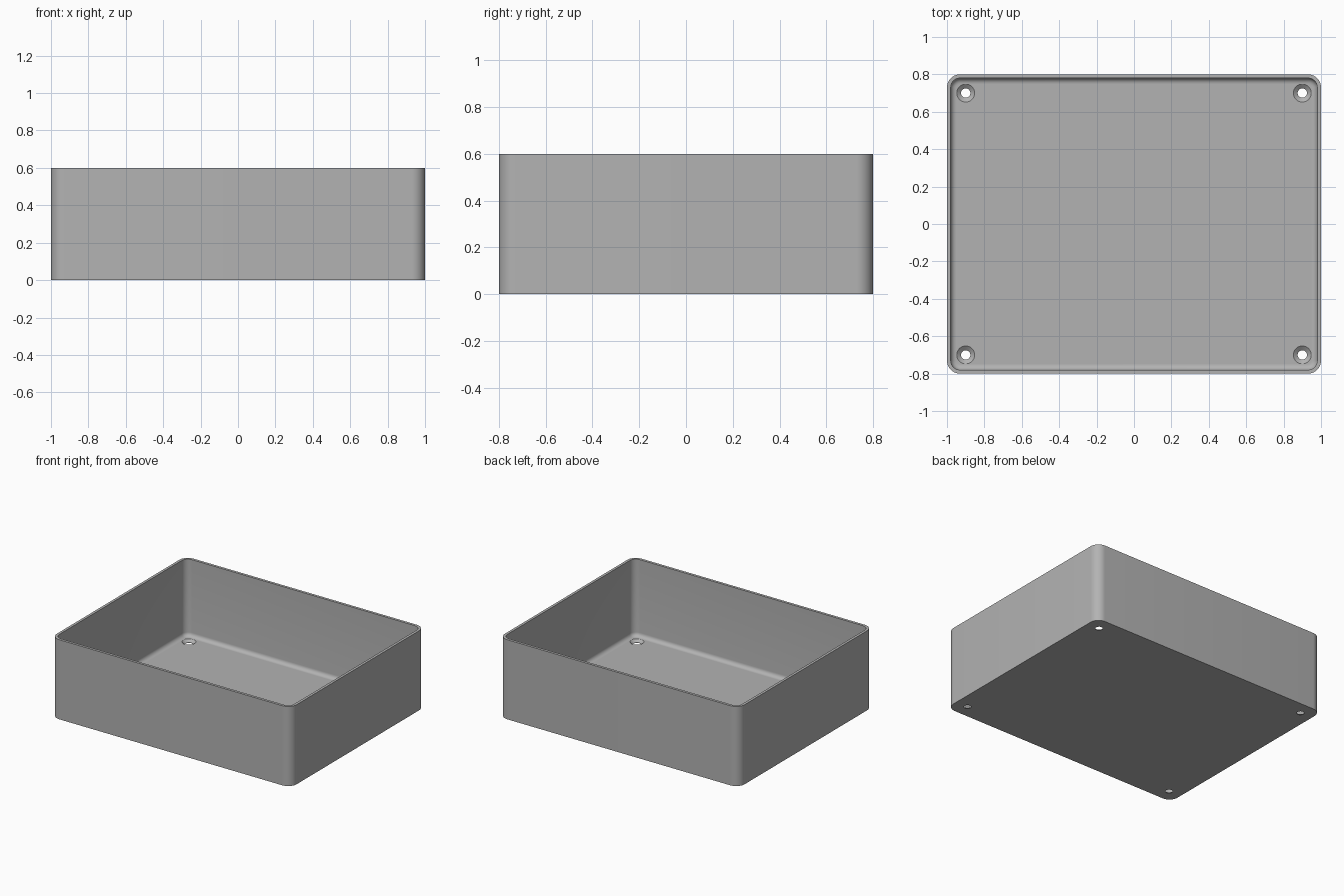
import bpy, bmesh, math

if "Cube" in bpy.data.objects:
    bpy.data.objects.remove(bpy.data.objects["Cube"], do_unlink=True)

HALF_X, HALF_Y, HEIGHT = 1.0, 0.8, 0.6
CORNER, WALL, FLOOR, FILLET = 0.07, 0.02, 0.02, 0.03
ARC_STEPS, FILLET_STEPS = 10, 6

grey = bpy.data.materials.new("plain grey")
grey.use_nodes = True
colour = (0.45, 0.45, 0.45, 1)
grey.diffuse_color = colour
grey.node_tree.nodes["Principled BSDF"].inputs["Base Color"].default_value = colour


def make_object(name, bm):
    bmesh.ops.recalc_face_normals(bm, faces=bm.faces)
    mesh = bpy.data.meshes.new(name)
    bm.to_mesh(mesh)
    bm.free()
    mesh.materials.append(grey)
    obj = bpy.data.objects.new(name, mesh)
    bpy.context.collection.objects.link(obj)
    return obj


def rounded_loop(bm, inset, z):
    """Ring of vertices around a rounded rectangle, inset from the outside."""
    r = CORNER - inset
    loop = []
    for quarter, (sx, sy) in enumerate([(1, 1), (-1, 1), (-1, -1), (1, -1)]):
        for i in range(ARC_STEPS + 1):
            a = (quarter + i / ARC_STEPS) * math.pi / 2
            loop.append(bm.verts.new((sx * (HALF_X - CORNER) + r * math.cos(a),
                                      sy * (HALF_Y - CORNER) + r * math.sin(a), z)))
    return loop


def skin(bm, loops):
    """Bridge consecutive rings and cap both ends."""
    n = len(loops[0])
    for low, high in zip(loops, loops[1:]):
        for i in range(n):
            j = (i + 1) % n
            bm.faces.new((low[i], low[j], high[j], high[i]))
    bm.faces.new(loops[0])
    bm.faces.new(loops[-1])


# Open tray: outer wall, rim, inner wall, rounded join to the floor
levels = [(0, 0), (0, HEIGHT), (WALL, HEIGHT)]
for i in range(FILLET_STEPS + 1):
    a = i / FILLET_STEPS * math.pi / 2
    levels.append((WALL + FILLET * (1 - math.cos(a)),
                   FLOOR + FILLET * (1 - math.sin(a))))
bm = bmesh.new()
skin(bm, [rounded_loop(bm, inset, z) for inset, z in levels])
tray = make_object("tray", bm)

# Countersunk screw holes in the four corners
bm = bmesh.new()
hole_profile = [(0.025, -0.05), (0.025, 0.002), (0.048, FLOOR), (0.048, 0.04)]
sides = 32
for x in (-0.9, 0.9):
    for y in (-0.7, 0.7):
        skin(bm, [[bm.verts.new((x + r * math.cos(math.tau * i / sides),
                                 y + r * math.sin(math.tau * i / sides), z))
                   for i in range(sides)] for r, z in hole_profile])
cutter = make_object("screw_hole_cutter", bm)
cutter.hide_render = True

bpy.ops.object.select_all(action="DESELECT")
bpy.context.view_layer.objects.active = tray
tray.select_set(True)
cut = tray.modifiers.new("screw holes", "BOOLEAN")
cut.operation = "DIFFERENCE"
cut.solver = "EXACT"
cut.object = cutter
bpy.ops.object.modifier_apply(modifier=cut.name)
bpy.data.objects.remove(cutter, do_unlink=True)

bpy.ops.object.shade_smooth_by_angle(angle=math.radians(30))
